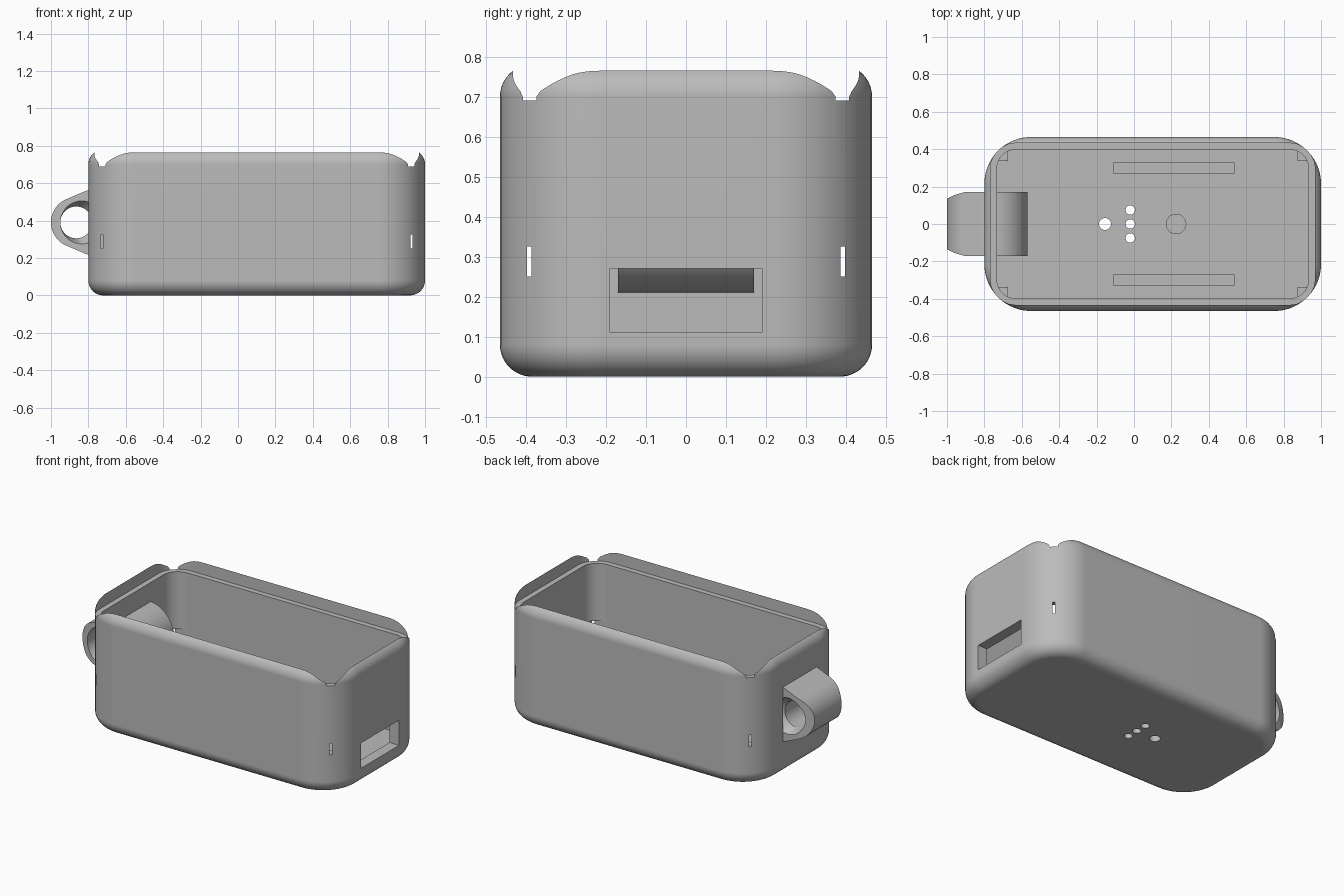
import bpy, bmesh, math
from mathutils import Vector

if "Cube" in bpy.data.objects:
    bpy.data.objects.remove(bpy.data.objects["Cube"], do_unlink=True)

grey = bpy.data.materials.new("plain_grey")
grey.use_nodes = True
grey.diffuse_color = (0.5, 0.5, 0.5, 1)
grey.node_tree.nodes["Principled BSDF"].inputs["Base Color"].default_value = (0.5, 0.5, 0.5, 1)

X0, X1, Y, R = -0.8, 1.0, 0.465, 0.25    # case footprint and corner radius
WALL, FLOOR, LEDGE = 0.067, 0.07, 0.69


def rounded_rect(inset, r, n=20):
    """Footprint outline, moved inwards by inset, with corner radius r."""
    cx, hx, hy = (X0 + X1) / 2, (X1 - X0) / 2 - inset - r, Y - inset - r
    pts = []
    for k, (sx, sy) in enumerate([(1, 1), (-1, 1), (-1, -1), (1, -1)]):
        for i in range(n + 1):
            a = math.pi / 2 * (k + i / n)
            pts.append((cx + sx * hx + r * math.cos(a), sy * hy + r * math.sin(a)))
    return pts


def loft(name, rings):
    """Closed solid through rings of 3D points."""
    bm = bmesh.new()
    loops = [[bm.verts.new(p) for p in ring] for ring in rings]
    for a, b in zip(loops, loops[1:]):
        for i in range(len(a)):
            j = (i + 1) % len(a)
            bm.faces.new((a[i], a[j], b[j], b[i]))
    bm.faces.new(loops[0][::-1])
    bm.faces.new(loops[-1])
    bmesh.ops.recalc_face_normals(bm, faces=bm.faces)
    me = bpy.data.meshes.new(name)
    bm.to_mesh(me)
    bm.free()
    me.materials.append(grey)
    ob = bpy.data.objects.new(name, me)
    bpy.context.collection.objects.link(ob)
    return ob


def prism(name, pts, z0, z1):
    return loft(name, [[(x, y, z) for x, y in pts] for z in (z0, z1)])


def box(name, x0, x1, y0, y1, z0, z1):
    return prism(name, [(x0, y0), (x1, y0), (x1, y1), (x0, y1)], z0, z1)


def circle(cx, cy, r, n=48):
    return [(cx + r * math.cos(2 * math.pi * i / n), cy + r * math.sin(2 * math.pi * i / n))
            for i in range(n)]


def boolean(target, tool, operation="DIFFERENCE", keep=False):
    bpy.context.view_layer.objects.active = target
    mod = target.modifiers.new("cut", "BOOLEAN")
    mod.object, mod.operation, mod.solver = tool, operation, "EXACT"
    bpy.ops.object.modifier_apply(modifier=mod.name)
    if not keep:
        bpy.data.objects.remove(tool, do_unlink=True)


# Case: rounded block with filleted bottom and top edges
FIL, TOP, STEPS = 0.08, 0.78, 12
levels = []
for i in range(STEPS + 1):
    a = math.pi / 2 * i / STEPS
    levels.append((FIL * (1 - math.sin(a)), FIL * (1 - math.cos(a))))
levels += [(d, TOP - z) for d, z in reversed(levels)]
case = loft("case", [[(x, y, z) for x, y in rounded_rect(d, R - d)] for d, z in levels])

# Lid seat, whose corners break through the rim, and the main cavity
boolean(case, prism("lid_cut", rounded_rect(0.033, 0.135), LEDGE, 1))
boolean(case, prism("cavity_cut", rounded_rect(WALL, 0.101), FLOOR, 0.9))

# Square board pocket that shows as thin slots at the corners
w = WALL + 0.001
boolean(case, box("board_cut", X0 + w, X1 - w, w - Y, Y - w, 0.25, 0.325))

# Connector opening in the +x end
boolean(case, box("port_cut", 0.85, 1.1, -0.19, 0.19, 0.11, 0.27))

# Pin holes through the floor, shallow recesses inside it
for hx, hy, hr in [(-0.155, 0, 0.032), (-0.02, 0.075, 0.025), (-0.02, 0, 0.025), (-0.02, -0.075, 0.025)]:
    boolean(case, prism("pin_cut", circle(hx, hy, hr, 32), -0.1, 0.2))
boolean(case, prism("round_cut", circle(0.225, 0, 0.052), 0.04, 0.2))
for s in (-0.3, 0.3):
    boolean(case, box("bar_cut", -0.11, 0.535, s - 0.03, s + 0.03, 0.04, 0.2))

# Strap loop: two circles joined by tangents, passing through the -x wall
ZC, XA, RA, XB, RB, HALF = 0.39, -0.865, 0.135, -0.75, 0.18, 0.17
t = math.acos((RA - RB) / (XB - XA))
outline = []
for cx, r, a0, a1 in [(XB, RB, t - math.pi, math.pi - t), (XA, RA, math.pi - t, math.pi + t)]:
    for i in range(33):
        a = a0 + (a1 - a0) * i / 32
        outline.append((cx + r * math.cos(a), ZC + r * math.sin(a)))
# tangent angle measured from the +x axis joins both arcs
t = math.acos((RA - RB) / (XB - XA))
outline = []
for cx, r, a0, a1 in [(XB, RB, -t, t), (XA, RA, t, 2 * math.pi - t)]:
    for i in range(33):
        a = a0 + (a1 - a0) * i / 32
        outline.append((cx + r * math.cos(a), ZC + r * math.sin(a)))
loop = loft("strap_loop", [[(x, y, z) for x, z in outline] for y in (-HALF, HALF)])

# Narrow the loop towards its tip
side = [(-1.05, 0.11), (-1.0, 0.135), (-0.96, 0.155), (-0.9, 0.172), (-0.5, 0.172)]
boolean(loop, prism("taper_cut", side + [(x, -y) for x, y in reversed(side)], 0, 1), "INTERSECT")

# Strap hole, flaring towards the wall at both ends
hole = [(-HALF, -0.835, 0.115), (-0.12, XA, 0.085), (0.12, XA, 0.085), (HALF, -0.835, 0.115)]
tool = loft("hole_cut", [[(x, y, z) for x, z in circle(cx, ZC, r, 64)] for y, cx, r in hole])
boolean(case, tool, keep=True)
boolean(loop, tool)

# Corner posts that carry the board
posts = []
for sx in (-1, 1):
    for sy in (-1, 1):
        ex = X1 if sx > 0 else X0
        xs = sorted((ex - sx * 0.075, ex - sx * 0.125))
        ys = sorted((sy * (Y - 0.075), sy * (Y - 0.128)))
        name = ("left_" if sx > 0 else "right_") + ("back_post" if sy > 0 else "front_post")
        posts.append(box(name, *xs, *ys, FLOOR - 0.01, 0.25))

# Smooth curved walls, crisp edges
for ob in (case, loop):
    bpy.ops.object.select_all(action="DESELECT")
    ob.select_set(True)
    bpy.context.view_layer.objects.active = ob
    bpy.ops.object.shade_smooth_by_angle(angle=math.radians(30))
    mod = ob.modifiers.new("even_normals", "WEIGHTED_NORMAL")
    mod.keep_sharp = True
